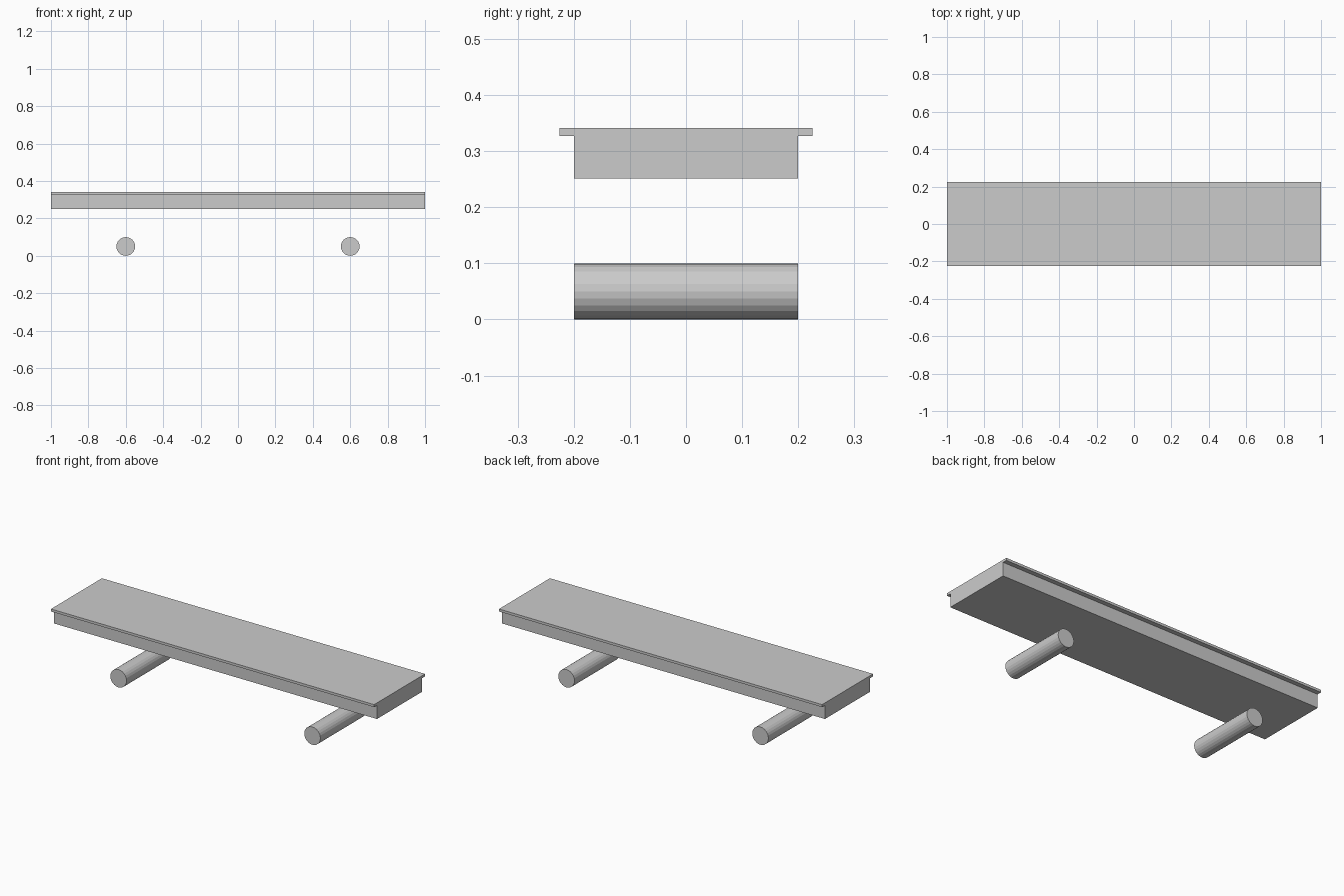
import bpy, bmesh
from math import pi

if "Cube" in bpy.data.objects:
    bpy.data.objects.remove(bpy.data.objects["Cube"])

# Deck: T-shaped cross-section (y, z) extruded along x
half = [(0.2, 0.251), (0.2, 0.327), (0.225, 0.327), (0.225, 0.341)]
profile = half + [(-y, z) for y, z in reversed(half)]

bm = bmesh.new()
end = bm.faces.new([bm.verts.new((-1, y, z)) for y, z in profile])
ext = bmesh.ops.extrude_face_region(bm, geom=[end], use_keep_orig=True)
moved = [g for g in ext["geom"] if isinstance(g, bmesh.types.BMVert)]
bmesh.ops.translate(bm, verts=moved, vec=(2, 0, 0))
bmesh.ops.recalc_face_normals(bm, faces=bm.faces)
mesh = bpy.data.meshes.new("deck")
bm.to_mesh(mesh)
bm.free()
bpy.context.collection.objects.link(bpy.data.objects.new("deck", mesh))

# Two rollers lying across the width below the deck
for name, x in (("left_roller", -0.6), ("right_roller", 0.6)):
    bpy.ops.mesh.primitive_cylinder_add(vertices=24, radius=0.05, depth=0.4,
                                        location=(x, 0, 0.05), rotation=(pi / 2, 0, 0))
    bpy.context.object.name = name
